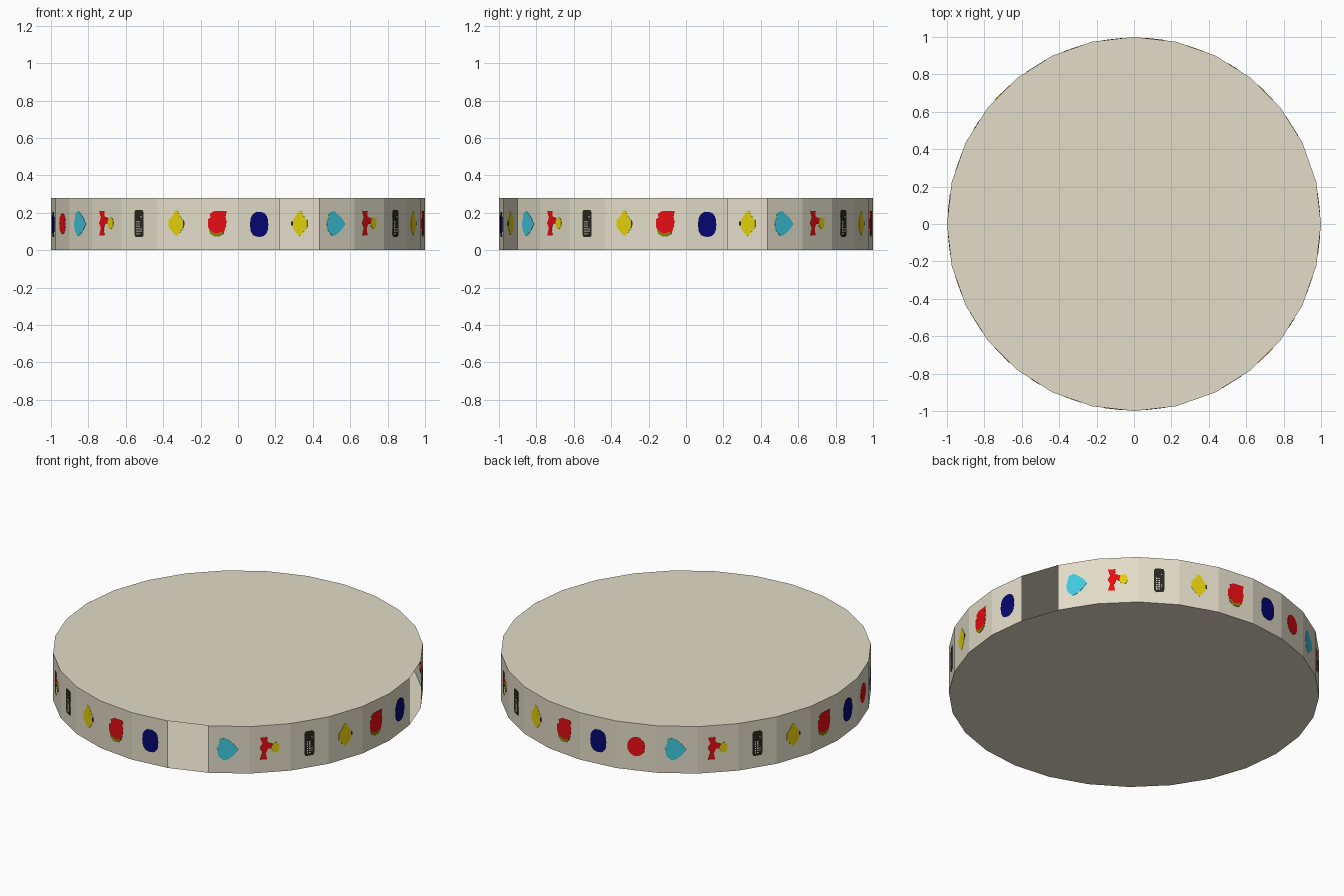
import bpy, bmesh, math, random

if "Cube" in bpy.data.objects:
    bpy.data.objects.remove(bpy.data.objects["Cube"])

random.seed(4)
SIDES, HEIGHT = 28, 0.28
STEP = 2 * math.pi / SIDES
APOTHEM = math.cos(STEP / 2)
MISSING = (1, 8)                      # open facets


def material(name, rgb):
    m = bpy.data.materials.new(name)
    m.diffuse_color = (*rgb, 1)
    m.use_nodes = True
    m.node_tree.nodes["Principled BSDF"].inputs["Base Color"].default_value = m.diffuse_color
    return m


CREAM, RED, YELLOW, CYAN, NAVY, BLACK, OLIVE = range(7)
MATS = [material("cream", (0.76, 0.72, 0.575)), material("red", (0.83, 0.004, 0.006)),
        material("yellow", (0.76, 0.62, 0.003)), material("cyan", (0.05, 0.58, 0.72)),
        material("navy", (0.002, 0.002, 0.17)), material("black", (0.021, 0.021, 0.014)),
        material("olive", (0.27, 0.22, 0.004))]


def finish(bm, name):
    mesh = bpy.data.meshes.new(name)
    bm.to_mesh(mesh)
    bm.free()
    for m in MATS:
        mesh.materials.append(m)
    return mesh


def place(mesh, name, angle=0):
    ob = bpy.data.objects.new(name, mesh)
    ob.rotation_euler.z = angle
    bpy.context.collection.objects.link(ob)


# Drum: two caps and a thin facetted wall with two openings
bm = bmesh.new()
rings = [[bm.verts.new((math.sin(i * STEP), -math.cos(i * STEP), z)) for i in range(SIDES)]
         for z in (0, HEIGHT)]
bm.faces.new(rings[0][::-1])
bm.faces.new(rings[1])
for i in range(SIDES):
    if i not in MISSING:
        j = (i + 1) % SIDES
        bm.faces.new((rings[0][i], rings[0][j], rings[1][j], rings[1][i]))
place(finish(bm, "drum"), "drum")


def oval(cx, cz, rx, rz, n=20, power=1.0):
    pts = []
    for i in range(n):
        c, s = math.cos(2 * math.pi * i / n), math.sin(2 * math.pi * i / n)
        pts.append((cx + rx * math.copysign(abs(c) ** power, c),
                    cz + rz * math.copysign(abs(s) ** power, s)))
    return pts


def box(cx, cz, w, h):
    return [(cx - w, cz - h), (cx + w, cz - h), (cx + w, cz + h), (cx - w, cz + h)]


def emblem(name, parts):
    """Thin plates straddling the wall, so they show inside and outside."""
    bm = bmesh.new()
    for layer, (pts, colour) in enumerate(parts):
        t = 0.0015 if layer == 0 else 0.0025
        front = [bm.verts.new((x, -APOTHEM - t, z)) for x, z in pts]
        back = [bm.verts.new((x, -APOTHEM + t, z)) for x, z in pts]
        faces = [bm.faces.new(front), bm.faces.new(back[::-1])]
        for i in range(len(pts)):
            j = (i + 1) % len(pts)
            faces.append(bm.faces.new((front[j], front[i], back[i], back[j])))
        for f in faces:
            f.material_index = colour
    bmesh.ops.recalc_face_normals(bm, faces=bm.faces)
    return finish(bm, name)


# Emblem shapes, as outlines across and up one facet
red_blob = [(-.05, .125), (-.03, .09), (.01, .08), (.035, .09), (.045, .12), (.05, .155),
            (.045, .18), (.05, .21), (-.015, .21), (-.04, .195), (-.035, .175), (-.05, .165)]
crescent = [(-.045, .112), (-.038, .088), (-.015, .072), (.015, .073), (.036, .09),
            (.025, .1), (.012, .094), (-.01, .09), (-.028, .1)]
yellow_star = [(-.045, .125), (-.02, .092), (0, .075), (.018, .092), (.038, .12), (.038, .16),
               (.018, .185), (.008, .208), (-.01, .21), (-.02, .187), (-.045, .16)]
red_figure = [(-.055, .078), (-.015, .078), (-.022, .115), (-.01, .142), (.016, .138),
              (.016, .168), (-.015, .18), (-.014, .21), (-.055, .208), (-.042, .172),
              (-.056, .145), (-.042, .12)]
cyan_shell = [(-.055, .1), (-.028, .075), (0, .085), (.03, .11), (.053, .14), (.033, .168),
              (.01, .188), (-.02, .21), (-.05, .2), (-.055, .17), (-.065, .14)]
# Random pale flecks on the dark tablet
flecks = [(box(.013 * i - .013, .088 + .013 * k, .0035, .004), CREAM)
          for i in range(3) for k in range(9) if random.random() < .6]

EMBLEMS = [
    ("navy_oval", [(oval(.002, .138, .049, .067, 20, .8), NAVY)]),
    ("red_disc", [(oval(0, .142, .05, .057), RED)]),
    ("cyan_shell", [(cyan_shell, CYAN)]),
    ("red_figure", [(red_figure, RED), (oval(.031, .145, .022, .032, 10), YELLOW)]),
    ("dark_tablet", [(oval(0, .143, .029, .073, 20, .3), BLACK)] + flecks),
    ("yellow_star", [(yellow_star, YELLOW), (box(.041, .142, .005, .011), BLACK)]),
    ("red_blob", [(red_blob, RED), (crescent, OLIVE)]),
]
meshes = [emblem(name, parts) for name, parts in EMBLEMS]

# The seven emblems repeat around the wall, skipping the openings
for i in range(SIDES):
    if i not in MISSING:
        place(meshes[i % 7], f"{EMBLEMS[i % 7][0]}_{i // 7 + 1}", (i + 0.5) * STEP)
